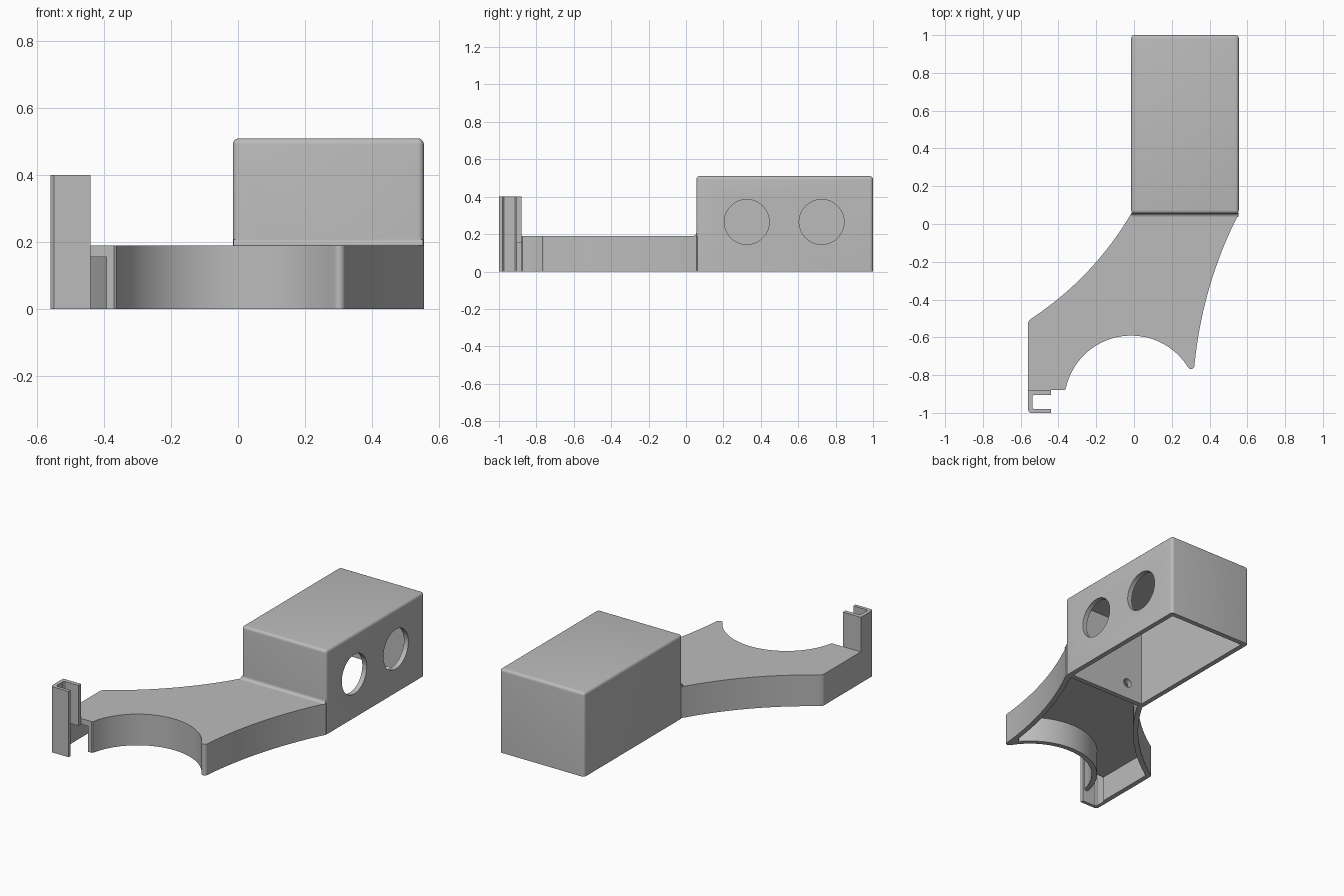
import bpy, bmesh, math
from mathutils import Vector

cube = bpy.data.objects.get("Cube")
if cube:
    bpy.data.objects.remove(cube, do_unlink=True)

grey = bpy.data.materials.new("light grey plastic")
grey.use_nodes = True
COLOUR = (0.5, 0.5, 0.5, 1)
grey.diffuse_color = COLOUR
grey.node_tree.nodes["Principled BSDF"].inputs["Base Color"].default_value = COLOUR

WALL, ROOF, ARM_H = 0.03, 0.155, 0.19
LEFT, RIGHT, FRONT, BACK, TOP = -0.015, 0.555, 0.055, 1.0, 0.51
CENTRE, RADIUS = Vector((-0.015, -0.945)), 0.354


def prism(name, points, z0, z1, helper=False):
    """Extrude a plan outline upward."""
    bm = bmesh.new()
    face = bm.faces.new([bm.verts.new((p[0], p[1], z0)) for p in points])
    ext = bmesh.ops.extrude_face_region(bm, geom=[face])
    bmesh.ops.translate(bm, vec=(0, 0, z1 - z0),
                        verts=[v for v in ext["geom"] if isinstance(v, bmesh.types.BMVert)])
    bmesh.ops.recalc_face_normals(bm, faces=bm.faces)
    mesh = bpy.data.meshes.new(name)
    bm.to_mesh(mesh)
    bm.free()
    ob = bpy.data.objects.new(name, mesh)
    bpy.context.collection.objects.link(ob)
    mesh.materials.append(grey)
    ob.hide_render = helper
    return ob


def box_points(x0, x1, y0, y1):
    return [(x0, y0), (x1, y0), (x1, y1), (x0, y1)]


def drill(name, centre, radius, depth, axis):
    """Round cutter along X or Y."""
    rot = (0, math.pi / 2, 0) if axis == "X" else (math.pi / 2, 0, 0)
    bpy.ops.mesh.primitive_cylinder_add(vertices=48, radius=radius, depth=depth,
                                        location=centre, rotation=rot)
    ob = bpy.context.object
    ob.name = name
    ob.data.materials.append(grey)
    ob.hide_render = True
    return ob


def apply(ob, mod):
    bpy.ops.object.select_all(action="DESELECT")
    ob.select_set(True)
    bpy.context.view_layer.objects.active = ob
    bpy.ops.object.modifier_apply(modifier=mod.name)


def cut(ob, cutter):
    mod = ob.modifiers.new("cut", "BOOLEAN")
    mod.operation, mod.solver, mod.object = "DIFFERENCE", "EXACT", cutter
    apply(ob, mod)


def smooth(ob):
    bpy.ops.object.select_all(action="DESELECT")
    ob.select_set(True)
    bpy.context.view_layer.objects.active = ob
    bpy.ops.object.shade_smooth_by_angle(angle=math.radians(30))


def bow(a, b, sag, inset=0.0, n=24):
    """Shallow curve from a to b, bowed to the left of travel, then inset that way."""
    a, b = Vector(a), Vector(b)
    d = b - a
    side = Vector((-d.y, d.x)).normalized()
    pts = []
    for i in range(n + 1):
        t = i / n
        slope = 4 * sag * (1 - 2 * t)
        tangent = (d + side * slope).normalized()
        normal = Vector((-tangent.y, tangent.x))
        pts.append(a + d * t + side * 4 * sag * t * (1 - t) + normal * inset)
    return pts


def arc(centre, r, a0, a1, n=40):
    return [Vector(centre) + Vector((math.cos(a), math.sin(a))) * r
            for a in (a0 + (a1 - a0) * i / n for i in range(n + 1))]


def angle_of(p):
    return math.atan2(p[1] - CENTRE.y, p[0] - CENTRE.x)


# Arm outline: side curves, rounded horn tip and round bite
left_ends = ((LEFT, FRONT), (-0.55, -0.505))
right_ends = ((0.32, -0.75), (RIGHT, FRONT))
outline = bow(*left_ends, 0.045)
outline += [(-0.56, -0.52), (-0.56, -0.88), (-0.37, -0.88), (-0.363, -0.875)]
outline += arc(CENTRE, RADIUS, angle_of((-0.36, -0.865)), angle_of((0.275, -0.745)))
outline += arc((0.302, -0.75), 0.018, math.radians(215), math.radians(350), 8)
outline += bow(*right_ends, 0.04)
outline += [(RIGHT - 0.01, FRONT + 0.02), (LEFT + 0.01, FRONT + 0.02)]
arm = prism("arm", outline, 0, ARM_H)

# Arm cavity, open below and through to the clip
r_in = RADIUS + WALL
right_in = [p for p in bow(*right_ends, 0.04, WALL)
            if (p - CENTRE).length > r_in + 0.004 and p.y < FRONT - 0.005]
left_in = [p for p in bow(*left_ends, 0.045, WALL) if p.y < FRONT - 0.005 and p.x > -0.53]
hollow = left_in + [(-0.53, -0.53), (-0.53, -0.91), (-0.395, -0.91)]
hollow += arc(CENTRE, r_in, angle_of((-0.39, -0.87)), angle_of(right_in[0])) + right_in
hollow += [(right_in[-1].x, FRONT), (left_in[0].x, FRONT)]
arm_cavity = prism("arm_cavity_cutter", hollow, -0.1, ROOF, True)
cut(arm, arm_cavity)

# Upright clip, a channel open toward +x
clip = prism("clip", [(-0.55, -1), (-0.44, -1), (-0.44, -0.98), (-0.53, -0.98), (-0.538, -0.972),
                      (-0.538, -0.913), (-0.53, -0.905), (-0.44, -0.905), (-0.44, -0.88),
                      (-0.56, -0.88), (-0.56, -0.99)], 0, 0.4)
cut(clip, arm_cavity)

# Housing with rounded top and upright edges
housing = prism("housing", box_points(LEFT, RIGHT, FRONT, BACK), 0, TOP)
bm = bmesh.new()
bm.from_mesh(housing.data)
rounded = [e for e in bm.edges if max(v.co.z for v in e.verts) > TOP - 0.01]
bmesh.ops.bevel(bm, geom=rounded, offset=0.018, segments=5, profile=0.5, affect="EDGES")
bm.to_mesh(housing.data)
bm.free()
housing_cavity = prism("housing_cavity_cutter",
                       box_points(LEFT + WALL, RIGHT - WALL, FRONT + WALL, BACK - WALL),
                       -0.1, TOP - WALL, True)
cutters = [housing_cavity]
cutters += [drill("side_hole_cutter", (RIGHT, y, 0.265), 0.12, 0.2, "X") for y in (0.325, 0.725)]
cutters.append(drill("cable_hole_cutter", (0.12, FRONT + 0.02, 0.1), 0.028, 0.15, "Y"))
for cutter in cutters:
    cut(housing, cutter)
cut(arm, cutters[-1])

# Concave fillet where the housing rises from the arm
R = 0.018
profile = [(0, 0)] + [(-R + R * math.cos(a), R - R * math.sin(a))
                      for a in (math.pi / 2 * i / 6 for i in range(7))]
fillet = prism("fillet", profile, LEFT + 0.002, RIGHT - 0.002)
for v in fillet.data.vertices:
    y, z, x = v.co
    v.co = (x, FRONT + y, ARM_H + z)

for ob in (arm, clip, housing, fillet):
    smooth(ob)
for cutter in cutters + [arm_cavity]:
    bpy.data.objects.remove(cutter, do_unlink=True)
